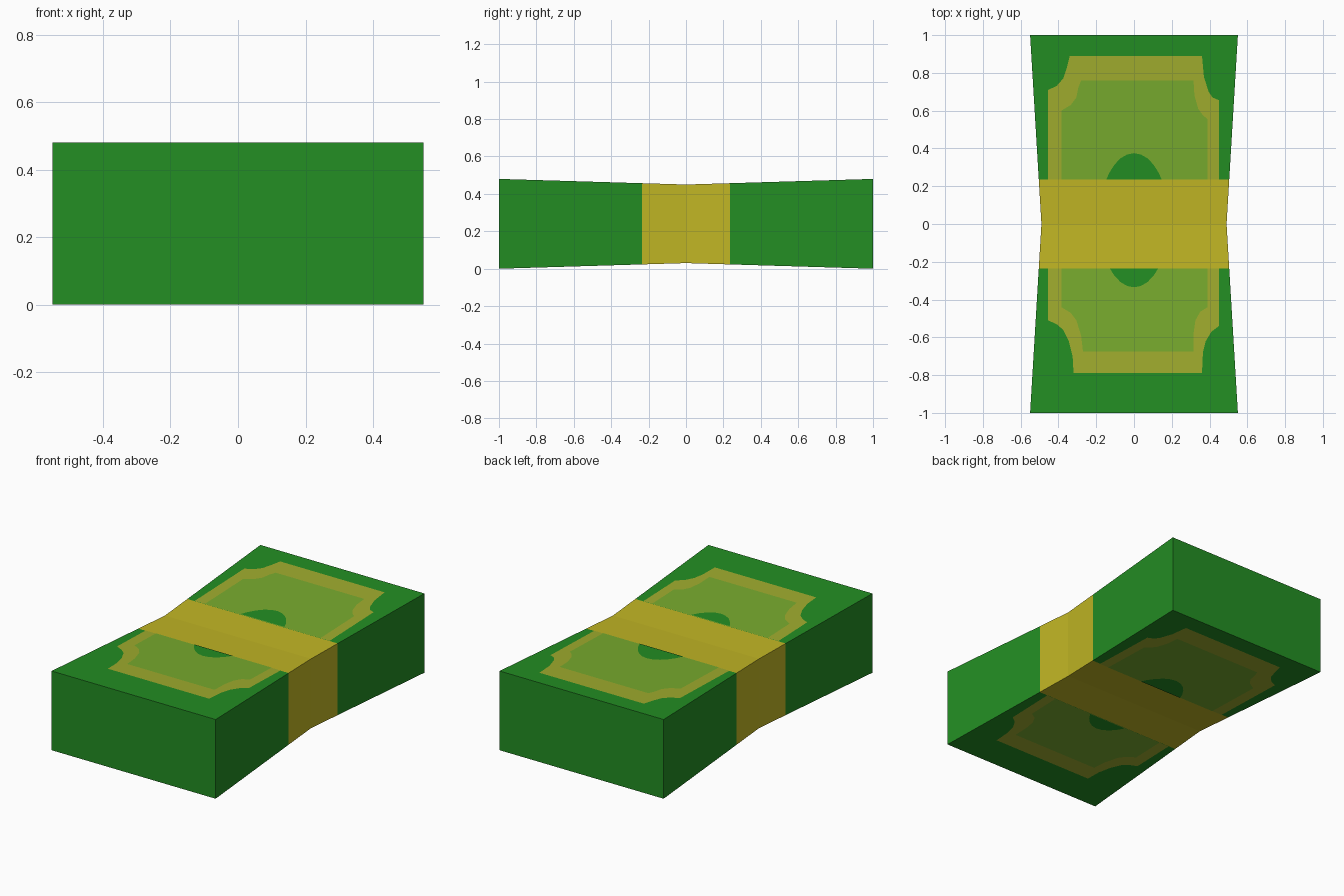
import bpy, bmesh, math

if "Cube" in bpy.data.objects:
    bpy.data.objects.remove(bpy.data.objects["Cube"])

BAND = 0.235  # half length of the paper band


def material(name, rgb):
    lin = [((c / 255 + 0.055) / 1.055) ** 2.4 for c in rgb]
    m = bpy.data.materials.new(name)
    m.diffuse_color = (*lin, 1)
    m.use_nodes = True
    m.node_tree.nodes["Principled BSDF"].inputs["Base Color"].default_value = m.diffuse_color
    return m


green = material("note green", (35, 142, 35))
yellow = material("band yellow", (193, 182, 36))
olive = material("print border olive", (160, 173, 46))
light = material("print light green", (120, 171, 46))


def finish(name, bm, mats):
    me = bpy.data.meshes.new(name)
    bm.to_mesh(me)
    bm.free()
    for m in mats:
        me.materials.append(m)
    ob = bpy.data.objects.new(name, me)
    bpy.context.collection.objects.link(ob)
    return ob


# Stack of notes: pinched block, middle faces coloured as the paper band
bm = bmesh.new()
rings = []
for y in (-1, -BAND, 0, BAND, 1):
    w, b = 0.49 + 0.06 * abs(y), 0.03 - 0.03 * abs(y)
    rings.append([bm.verts.new(p) for p in
                  ((-w, y, b), (w, y, b), (w, y, 0.48 - b), (-w, y, 0.48 - b))])
for r, s in zip(rings, rings[1:]):
    for i in range(4):
        j = (i + 1) % 4
        bm.faces.new((r[i], r[j], s[j], s[i]))
bm.faces.new(rings[0])
bm.faces.new(rings[-1])
bmesh.ops.recalc_face_normals(bm, faces=bm.faces)
for f in bm.faces:
    f.material_index = int(abs(f.calc_center_median().y) < BAND)
finish("note_stack_with_band", bm, [green, yellow])


def printed(name, outline, lift, mat, side):
    """Thin printed shape on the top (side 1) or bottom (side -1), hidden under the band."""
    bm = bmesh.new()
    bm.faces.new([bm.verts.new((x, y, 0)) for x, y in outline])
    for y in (-BAND, BAND):
        bmesh.ops.bisect_plane(bm, geom=bm.verts[:] + bm.edges[:] + bm.faces[:],
                               plane_co=(0, y, 0), plane_no=(0, 1, 0))
    hidden = [f for f in bm.faces if abs(f.calc_center_bounds().y) < 0.1]
    bmesh.ops.delete(bm, geom=hidden, context='FACES')
    for v in bm.verts:
        v.co.z = 0.24 + side * (0.21 + 0.03 * abs(v.co.y) + lift)
    bm.normal_update()
    for f in bm.faces:
        if f.normal.z * side < 0:
            f.normal_flip()
    finish(name, bm, [mat])


# Printed frame with scooped corners, its inner field and the central medallion
border = [(-.34, .89), (.36, .89), (.37, .78), (.395, .70), (.415, .67), (.45, .655),
          (.45, -.54), (.41, -.57), (.38, -.62), (.365, -.68), (.36, -.79),
          (-.32, -.79), (-.325, -.70), (-.345, -.62), (-.375, -.56), (-.41, -.53),
          (-.455, -.51), (-.455, .71), (-.41, .73), (-.375, .77), (-.355, .83)]
field = [(-.28, .76), (.315, .76), (.32, .68), (.34, .61), (.365, .575), (.39, .555),
         (.39, -.44), (.35, -.465), (.325, -.51), (.315, -.58), (.315, -.675),
         (-.27, -.675), (-.28, -.59), (-.305, -.51), (-.335, -.47),
         (-.385, -.44), (-.385, .60), (-.335, .63), (-.305, .67), (-.295, .72)]
medallion = [(.185 * math.cos(math.tau * i / 32), .02 + .355 * math.sin(math.tau * i / 32))
             for i in range(32)]

for place, side in (("top", 1), ("bottom", -1)):
    printed(place + "_print_border", border, 0.0015, olive, side)
    printed(place + "_print_field", field, 0.003, light, side)
    printed(place + "_print_medallion", medallion, 0.0045, green, side)
